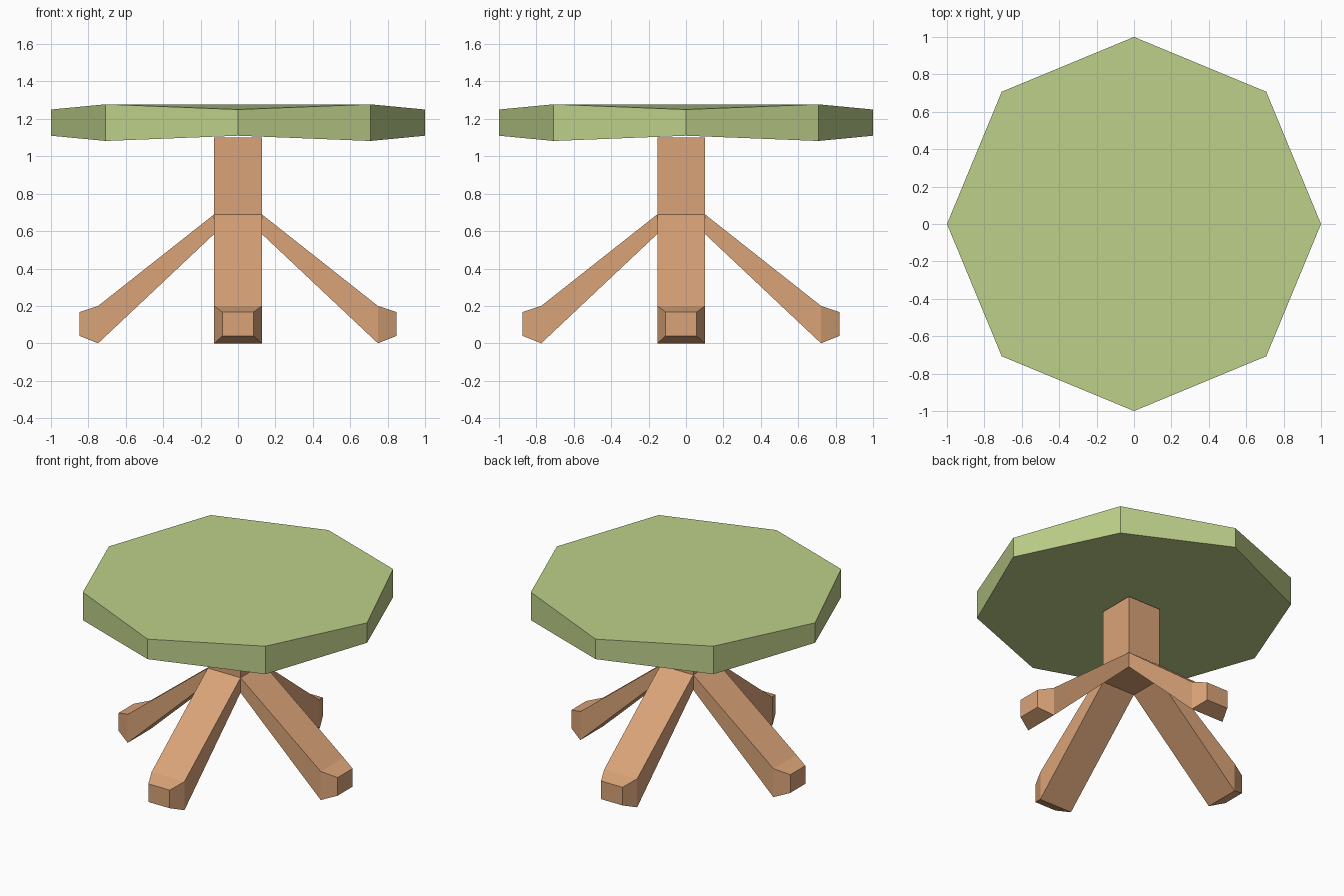
import bpy, bmesh, math

if "Cube" in bpy.data.objects:
    bpy.data.objects.remove(bpy.data.objects["Cube"])


def material(name, rgb):
    m = bpy.data.materials.new(name)
    m.diffuse_color = (*rgb, 1)
    m.use_nodes = True
    m.node_tree.nodes["Principled BSDF"].inputs["Base Color"].default_value = m.diffuse_color
    return m


def finish(name, bm, mat):
    bmesh.ops.remove_doubles(bm, verts=bm.verts, dist=1e-4)
    bmesh.ops.recalc_face_normals(bm, faces=bm.faces)
    me = bpy.data.meshes.new(name)
    bm.to_mesh(me)
    bm.free()
    me.materials.append(mat)
    ob = bpy.data.objects.new(name, me)
    bpy.context.collection.objects.link(ob)
    return ob


def bridge(bm, a, b):
    n = len(a)
    for i in range(n):
        j = (i + 1) % n
        bm.faces.new((a[i], a[j], b[j], b[i]))


green = material("pale green", (0.515, 0.631, 0.254))
wood = material("warm wood", (0.701, 0.371, 0.188))

# Table top: octagonal slab, thicker at the diagonal corners
bm = bmesh.new()
low, high = [], []
for i in range(8):
    a = i * math.pi / 4
    half = 0.07 if i % 2 == 0 else 0.098
    x, y = math.cos(a), math.sin(a)
    low.append(bm.verts.new((x, y, 1.18 - half)))
    high.append(bm.verts.new((x, y, 1.18 + half)))
bridge(bm, low, high)
bm.faces.new(high)
bm.faces.new(low[::-1])
finish("table_top", bm, green)

# Pedestal: square post with four splayed legs growing from its foot
W, CY, Z0, Z1, TOP = 0.127, -0.026, 0.585, 0.69, 1.10
bm = bmesh.new()


def post_ring(z):
    return [bm.verts.new((sx * W, CY + sy * W, z))
            for sx, sy in ((-1, -1), (1, -1), (1, 1), (-1, 1))]


bm.faces.new(post_ring(Z0)[::-1])
upper = post_ring(TOP)
bridge(bm, post_ring(Z1), upper)
bm.faces.new(upper)

# Leg sections: distance from post axis, half width, bottom, top
SECTIONS = [(W, W, Z0, Z1), (0.748, W, 0.0, 0.20), (0.848, 0.083, 0.04, 0.167)]
for k in range(4):
    c, s = round(math.cos(k * math.pi / 2)), round(math.sin(k * math.pi / 2))
    previous = None
    for d, w, lo, hi in SECTIONS:
        ring = [bm.verts.new((c * d - s * t, CY + s * d + c * t, z))
                for t, z in ((-w, lo), (w, lo), (w, hi), (-w, hi))]
        if previous:
            bridge(bm, previous, ring)
        previous = ring
    bm.faces.new(previous)
finish("pedestal_legs", bm, wood)
